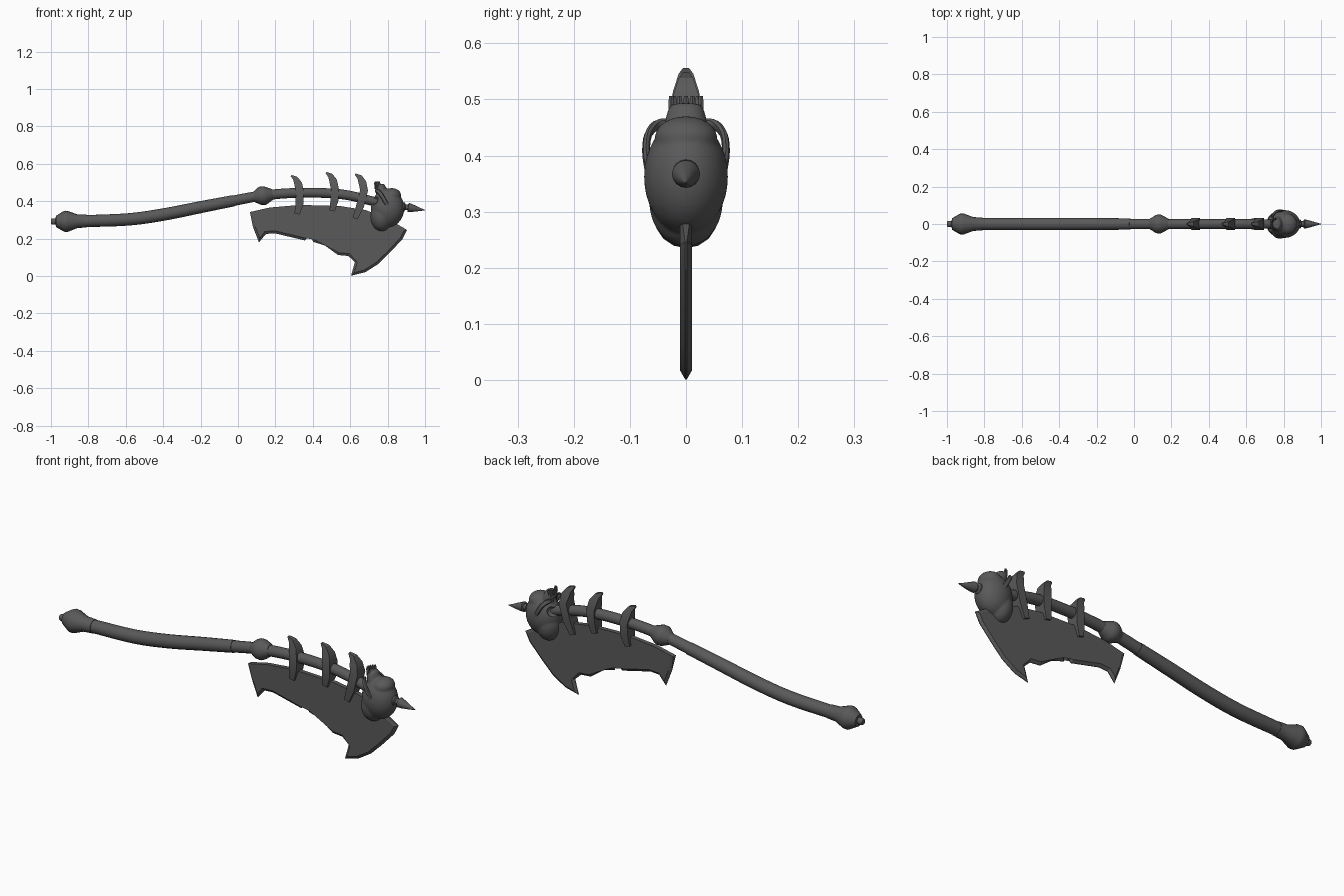
import bpy, bmesh
from math import sin, cos, pi
from mathutils import Vector

if "Cube" in bpy.data.objects:
    bpy.data.objects.remove(bpy.data.objects["Cube"])

dark = bpy.data.materials.new("dark_iron")
dark.diffuse_color = (.1, .1, .1, 1)
dark.use_nodes = True
dark.node_tree.nodes["Principled BSDF"].inputs["Base Color"].default_value = dark.diffuse_color


def finish(name, bm, angle=35):
    bmesh.ops.recalc_face_normals(bm, faces=bm.faces)
    me = bpy.data.meshes.new(name)
    bm.to_mesh(me)
    bm.free()
    me.materials.append(dark)
    ob = bpy.data.objects.new(name, me)
    bpy.context.collection.objects.link(ob)
    bpy.ops.object.select_all(action='DESELECT')
    ob.select_set(True)
    bpy.context.view_layer.objects.active = ob
    bpy.ops.object.shade_smooth_by_angle(angle=angle * pi / 180)
    return ob


def loft(name, stations, sides=16, phase=0.0, angle=35):
    """Sweep an ellipse through (position, in-plane radius, second radius) stations."""
    bm = bmesh.new()
    pts = [Vector(s[0]) for s in stations]
    rings = []
    for i, (p, rn, ry) in enumerate(stations):
        t = (pts[min(i + 1, len(pts) - 1)] - pts[max(i - 1, 0)]).normalized()
        side = Vector((0, 1, 0))
        side = (side - t * side.dot(t)).normalized()
        n = t.cross(side)
        rings.append([bm.verts.new(pts[i] + n * rn * cos(a) + side * ry * sin(a))
                      for a in [phase + 2 * pi * k / sides for k in range(sides)]])
    for a, b in zip(rings, rings[1:]):
        for k in range(sides):
            j = (k + 1) % sides
            bm.faces.new((a[k], a[j], b[j], b[k]))
    bm.faces.new(rings[0])
    bm.faces.new(rings[-1])
    return finish(name, bm, angle)


def turned(name, rows, sides=16):
    return loft(name, [((x, 0, z), r, r) for x, z, r in rows], sides)


def ball(name, c, r, seg=28):
    bm = bmesh.new()
    bmesh.ops.create_uvsphere(bm, u_segments=seg, v_segments=seg // 2, radius=1)
    for v in bm.verts:
        v.co = Vector((v.co.x * r[0] + c[0], v.co.y * r[1] + c[1], v.co.z * r[2] + c[2]))
    return finish(name, bm, 50)


def smooth_path(p, steps=4):
    out = []
    for i in range(len(p) - 1):
        a, b, c, d = [Vector(p[max(0, min(len(p) - 1, i + k))]) for k in (-1, 0, 1, 2)]
        for s in range(steps):
            t = s / steps
            out.append(0.5 * (2 * b + (c - a) * t + (2 * a - 5 * b + 4 * c - d) * t * t
                              + (3 * b - a - 3 * c + d) * t ** 3))
    return out + [Vector(p[-1])]


# Curved shaft with grip, collar, pommel and tip spike
grip = [(-.86, .293, .03), (-.80, .294, .032), (-.58, .303, .033), (-.39, .33, .033),
        (-.20, .368, .032), (-.02, .403, .03)]
shaft = [(-.03, .401, .028), (.13, .43, .027), (.33, .445, .026), (.545, .438, .026),
         (.70, .405, .025), (.80, .375, .025)]
turned("grip", smooth_path(grip))
turned("shaft", smooth_path(shaft))
turned("collar", [(.085, .422, .028), (.115, .427, .047), (.125, .429, .05), (.142, .43, .05),
                  (.152, .432, .046), (.185, .437, .028)])
turned("pommel", [(-1, .291, .013), (-.992, .291, .017), (-.975, .291, .017), (-.973, .291, .03),
                  (-.935, .292, .053), (-.925, .292, .057), (-.91, .292, .056),
                  (-.86, .293, .037), (-.81, .294, .034)])
turned("tip_spike", [(.85, .371, .026), (.89, .368, .024), (.895, .368, .015), (.908, .367, .015),
                     (.91, .367, .025), (.93, .363, .021), (.965, .357, .011), (1, .352, .001)])

# Blade: upper back stays square, lower outline is ground to an edge
back = [(.064, .342), (.17, .366), (.33, .38), (.545, .374), (.68, .353), (.786, .315)]
edge = [(.904, .246), (.88, .198), (.81, .123), (.75, .064), (.68, .02), (.604, .001),
        (.625, .075), (.59, .107), (.535, .112), (.465, .163), (.40, .183), (.396, .227),
        (.358, .190), (.198, .228), (.15, .225), (.112, .180), (.08, .262)]
outline = [Vector(p) for p in back + edge]
n = len(outline)
bm = bmesh.new()
outer, inner = {}, {}
for i, p in enumerate(outline):
    d1 = (p - outline[i - 1]).normalized()
    d2 = (outline[(i + 1) % n] - p).normalized()
    m = Vector((d1.y + d2.y, -d1.x - d2.x)).normalized()
    q = p + m * min(.013 / max(m.dot(Vector((d1.y, -d1.x))), .3), .024)
    for s in (-1, 1):
        ground = i >= len(back)
        outer[i, s] = bm.verts.new((p.x, s * (.0015 if ground else .011), p.y))
        inner[i, s] = bm.verts.new((q.x, s * .011, q.y))
for i in range(n):
    j = (i + 1) % n
    bm.faces.new((outer[i, -1], outer[j, -1], outer[j, 1], outer[i, 1]))
    for s in (-1, 1):
        bm.faces.new((outer[i, s], outer[j, s], inner[j, s], inner[i, s]))
for s in (-1, 1):
    f = bm.faces.new([inner[i, s] for i in range(n)])
    bmesh.ops.triangulate(bm, faces=[f])
finish("blade", bm, 15)

# Three claw-shaped ribs binding shaft and blade (square section)
claw = [(.316, .332, .014, .022), (.328, .385, .021, .030), (.331, .45, .021, .032),
        (.322, .492, .021, .023), (.307, .521, .014, .013), (.284, .537, .004, .005)]
for k, (dx, dz, lean) in enumerate([(0, 0, 0), (.187, .016, 0), (.343, .008, .28)]):
    st = []
    for x, z, rn, ry in claw:
        low = max(0, .45 - z)
        st.append(((x + dx - lean * low, 0, z + dz - lean * low), rn * 1.414, ry * 1.414))
    loft("rib_%d" % (k + 1), st, 4, pi / 4, 30)

# Upturned skull: crown down, face towards the grip, jaw up; masses fused by a remesh
masses = [ball("cranium", (.80, 0, .362), (.089, .075, .102), 36),
          ball("brow", (.768, 0, .318), (.06, .066, .08)),
          ball("skull_base", (.822, 0, .432), (.05, .056, .038)),
          loft("upper_jaw", [((.785, 0, .40), .038, .045), ((.768, 0, .45), .031, .04),
                             ((.76, 0, .478), .028, .034), ((.757, 0, .49), .022, .028)])]
skull = masses[0]
for m in masses:
    m.select_set(True)
bpy.context.view_layer.objects.active = skull
bpy.ops.object.join()
skull.name = "skull"
fuse = skull.modifiers.new("fuse", 'REMESH')
fuse.mode, fuse.voxel_size, fuse.use_smooth_shade = 'VOXEL', .005, True
soft = skull.modifiers.new("soften", 'SMOOTH')
soft.factor, soft.iterations = .5, 6

# Eye sockets and nose opening
holes = [ball("socket_cutter", (.718, s * .037, .405), (.036, .024, .026), 20) for s in (-1, 1)]
holes.append(ball("nose_cutter", (.728, 0, .447), (.018, .011, .018), 16))
for c in holes:
    mod = skull.modifiers.new("hole", 'BOOLEAN')
    mod.operation, mod.object, mod.solver = 'DIFFERENCE', c, 'EXACT'
    c.hide_render = True
    c.hide_set(True)

# Cheek arches and teeth
for s, side in ((-1, "left"), (1, "right")):
    arch = smooth_path([(.738, s * .032, .455), (.748, s * .054, .453), (.765, s * .068, .435),
                        (.783, s * .071, .405), (.80, s * .067, .375)])
    loft("cheek_arch_" + side, [(p, .011, .007) for p in arch], 8)
for k in range(7):
    a = pi * (k - 3) / 7
    x, y = .763 - .025 * cos(a), .027 * sin(a)
    loft("tooth_%d" % (k + 1), [((x, y, .466), .007, .006), ((x - .003, y, .495), .007, .006),
                                ((x - .004, y, .506), .004, .004)], 6)
